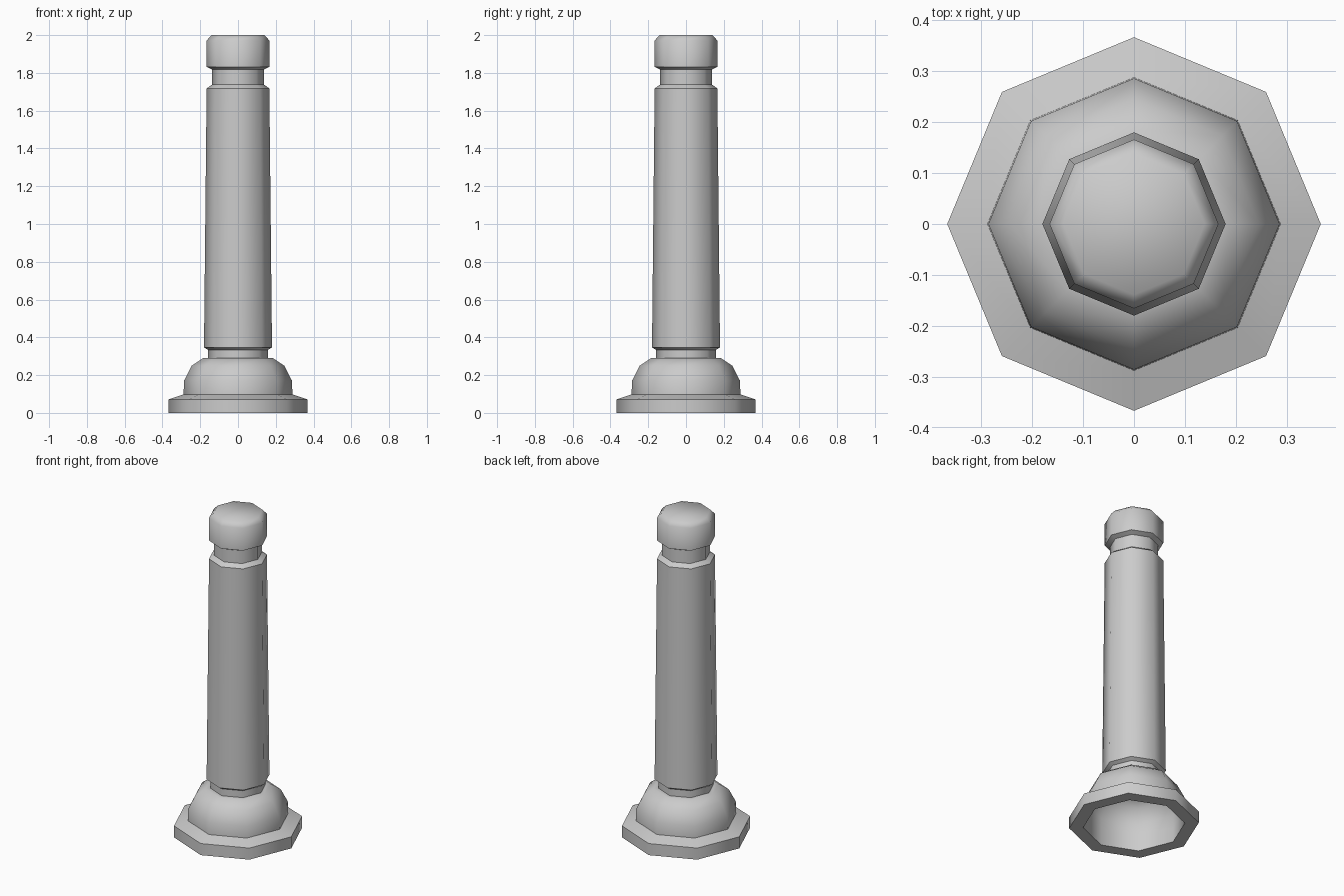
import bpy, bmesh, math

if "Cube" in bpy.data.objects:
    bpy.data.objects.remove(bpy.data.objects["Cube"])

SIDES = 8


def lathe(name, profile, cap_top=False, closed=False, angle=50):
    """Turn an (r, z) profile around z, with corners on the x and y axes."""
    bm = bmesh.new()
    rings = []
    for r, z in profile:
        rings.append([bm.verts.new((r * math.cos(2 * math.pi * i / SIDES),
                                    r * math.sin(2 * math.pi * i / SIDES), z))
                      for i in range(SIDES)])
    pairs = list(zip(rings, rings[1:]))
    if closed:
        pairs.append((rings[-1], rings[0]))
    for low, high in pairs:
        for i in range(SIDES):
            j = (i + 1) % SIDES
            bm.faces.new((low[i], low[j], high[j], high[i]))
    if cap_top:
        bm.faces.new(rings[-1])
    mesh = bpy.data.meshes.new(name)
    bm.to_mesh(mesh)
    bm.free()
    obj = bpy.data.objects.new(name, mesh)
    bpy.context.collection.objects.link(obj)
    bpy.ops.object.select_all(action='DESELECT')
    obj.select_set(True)
    bpy.context.view_layer.objects.active = obj
    bpy.ops.object.shade_smooth_by_angle(angle=math.radians(angle))
    return obj


# Flange ring around the open underside
lathe("base_flange", [(0.288, 0), (0.367, 0), (0.367, 0.072), (0.288, 0.098)],
      closed=True)

# Hollow domed foot
lathe("base_dome", [(0.288, 0.098), (0.286, 0.17), (0.245, 0.25),
                    (0.185, 0.29), (0.158, 0.29)])

# Tapered shaft with lower neck, upper groove and chamfered head
lathe("post_shaft", [(0.158, 0.29), (0.158, 0.333), (0.18, 0.347),
                     (0.166, 1.718), (0.137, 1.738), (0.137, 1.818),
                     (0.166, 1.832), (0.166, 1.972), (0.139, 2.0)],
      cap_top=True)
